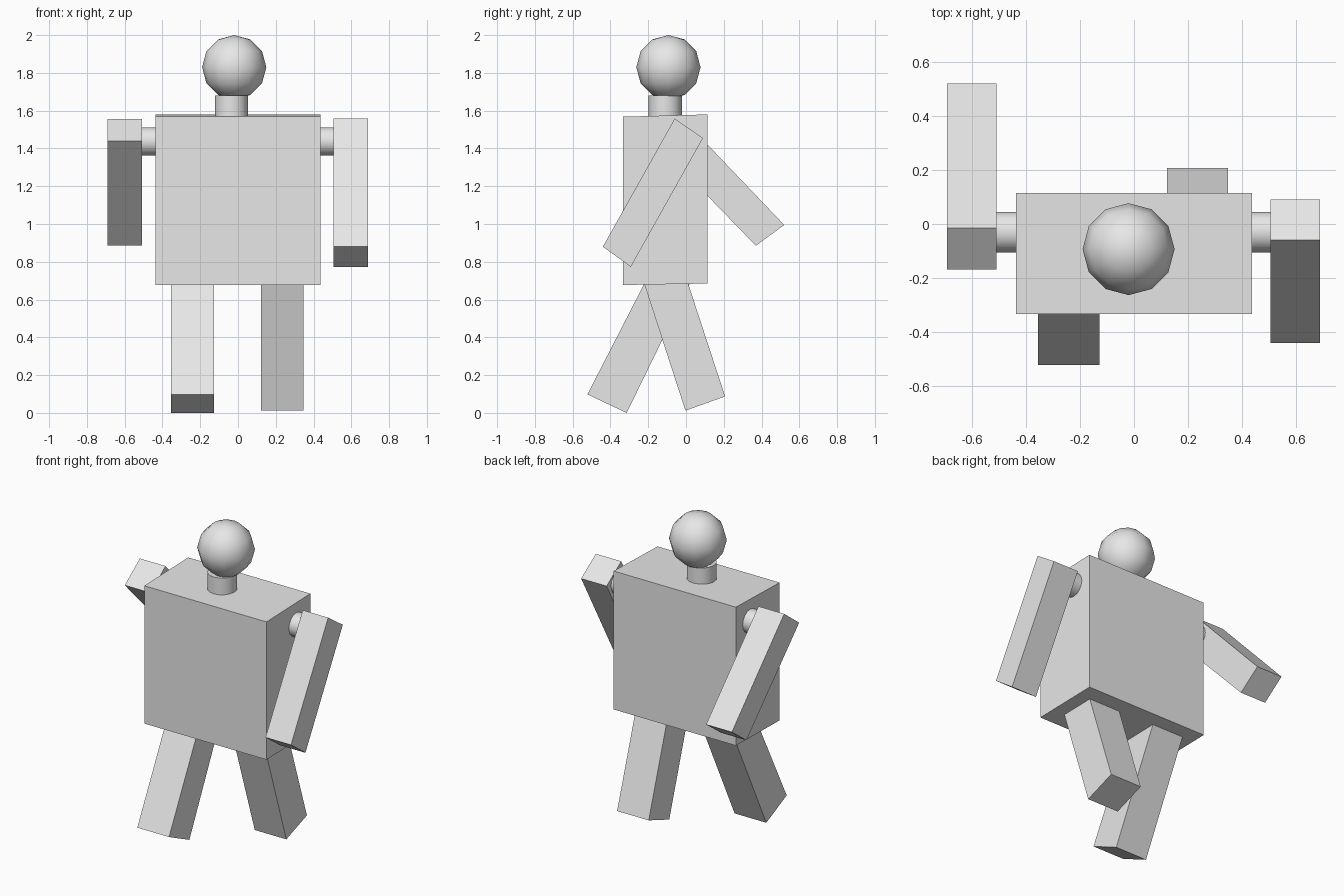
import bpy, bmesh, math
from mathutils import Matrix

cube = bpy.data.objects.get("Cube")
if cube:
    bpy.data.objects.remove(cube, do_unlink=True)

# One plain grey for the whole figure
grey = bpy.data.materials.new("light grey")
grey.use_nodes = True
grey.diffuse_color = (0.8, 0.8, 0.8, 1)
grey.node_tree.nodes["Principled BSDF"].inputs["Base Color"].default_value = (0.8, 0.8, 0.8, 1)


def finish(name, bm, smooth=False):
    bmesh.ops.recalc_face_normals(bm, faces=bm.faces[:])
    mesh = bpy.data.meshes.new(name)
    bm.to_mesh(mesh)
    bm.free()
    mesh.materials.append(grey)
    obj = bpy.data.objects.new(name, mesh)
    bpy.context.collection.objects.link(obj)
    if smooth:
        bpy.ops.object.select_all(action='DESELECT')
        obj.select_set(True)
        bpy.context.view_layer.objects.active = obj
        bpy.ops.object.shade_smooth_by_angle(angle=math.radians(50))
    return obj


def slab(name, x_min, x_max, profile):
    """Extrude a side profile of (y, z) points across x."""
    bm = bmesh.new()
    face = bm.faces.new([bm.verts.new((x_min, y, z)) for y, z in profile])
    ext = bmesh.ops.extrude_face_region(bm, geom=[face])
    verts = [v for v in ext["geom"] if isinstance(v, bmesh.types.BMVert)]
    bmesh.ops.translate(bm, verts=verts, vec=(x_max - x_min, 0, 0))
    return finish(name, bm)


def cylinder(name, centre, radius, length, along_x=False):
    bm = bmesh.new()
    turn = Matrix.Rotation(math.pi / 2, 4, 'Y') if along_x else Matrix()
    bmesh.ops.create_cone(bm, cap_ends=True, segments=16, radius1=radius, radius2=radius,
                          depth=length, matrix=Matrix.Translation(centre) @ turn)
    return finish(name, bm, smooth=True)


# Torso, very slightly skewed
slab("torso", -0.437, 0.437, [(-0.333, 0.677), (0.115, 0.685), (0.115, 1.58), (-0.333, 1.568)])

# Swinging arms
slab("left_arm", 0.505, 0.687, [(-0.06, 1.558), (0.09, 1.455), (-0.292, 0.773), (-0.44, 0.88)])
slab("right_arm", -0.692, -0.508, [(-0.015, 1.555), (0.52, 0.995), (0.37, 0.885), (-0.168, 1.44)])

# Striding legs, their tops set into the torso
slab("left_leg", 0.122, 0.348, [(0.207, 0.087), (-0.003, 0.012), (-0.243, 0.75), (-0.01, 0.75)])
slab("right_leg", -0.355, -0.128, [(-0.522, 0.098), (-0.314, 0.0), (0.052, 0.75), (-0.187, 0.75)])

# Shoulder pins and neck
for side, x in (("left", 0.46), ("right", -0.46)):
    cylinder(side + "_shoulder", (x, -0.03, 1.437), 0.075, 0.11, along_x=True)
cylinder("neck", (-0.035, -0.11, 1.62), 0.088, 0.12)

# Low-poly ball head
head = bmesh.new()
bmesh.ops.create_uvsphere(head, u_segments=12, v_segments=6, radius=0.17,
                          matrix=Matrix.Translation((-0.02, -0.093, 1.83)))
finish("head", head, smooth=True)
